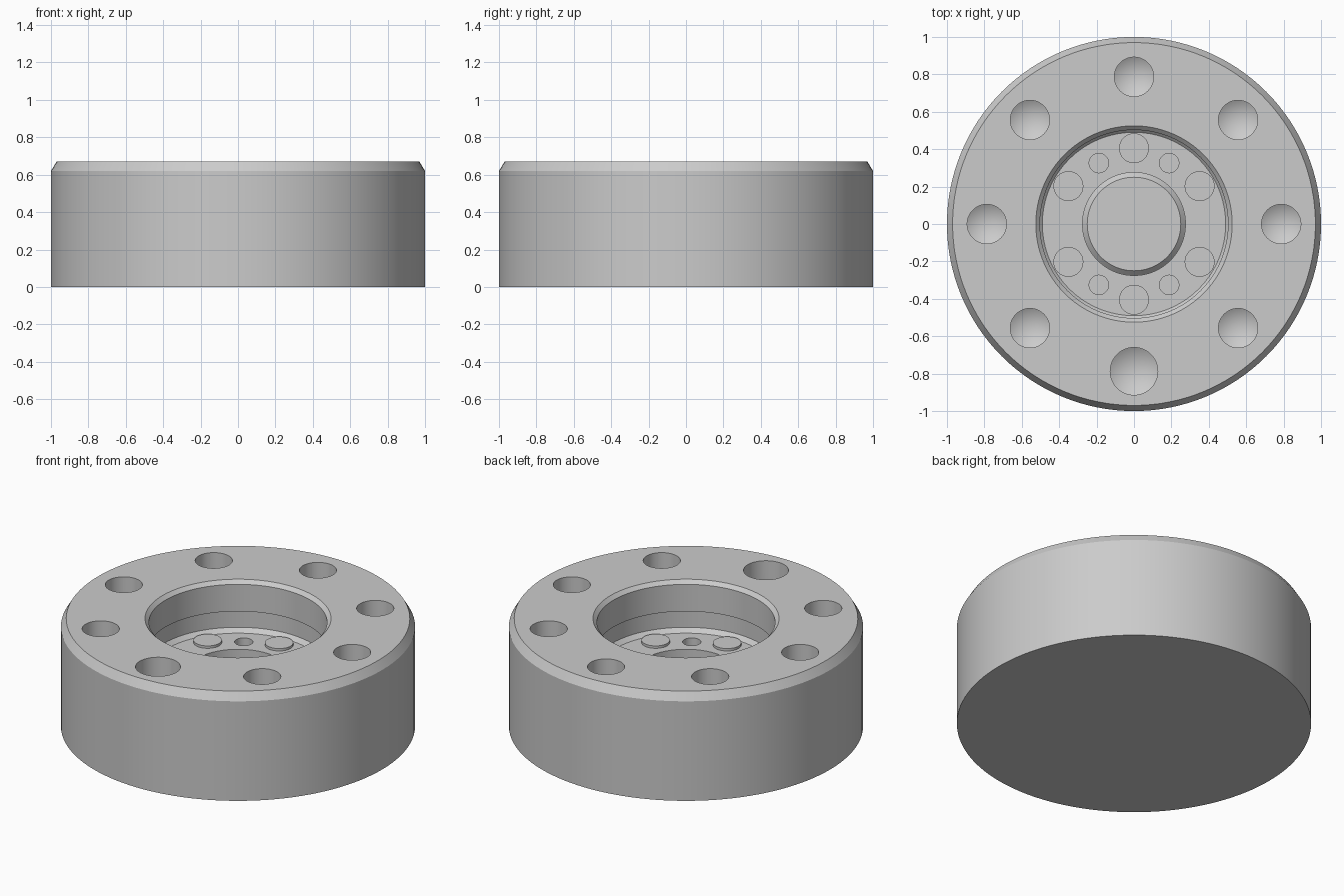
import bpy, bmesh, math
from mathutils import Matrix

cube = bpy.data.objects.get("Cube")
if cube:
    bpy.data.objects.remove(cube, do_unlink=True)

TOP, FLOOR, SEG = 0.67, 0.35, 128

grey = bpy.data.materials.new("light_grey")
grey.use_nodes = True
colour = (0.6, 0.6, 0.6, 1)
grey.diffuse_color = colour
grey.node_tree.nodes["Principled BSDF"].inputs["Base Color"].default_value = colour


def lathe(name, profile, seg, x=0, y=0):
    """Spin an (r, z) profile about the vertical axis through x, y."""
    bm = bmesh.new()
    verts = [bm.verts.new((r, 0, z)) for r, z in profile]
    edges = [bm.edges.new(pair) for pair in zip(verts, verts[1:])]
    bmesh.ops.spin(bm, geom=verts + edges, cent=(0, 0, 0), axis=(0, 0, 1),
                   angle=math.tau, steps=seg, use_merge=False)
    bmesh.ops.remove_doubles(bm, verts=bm.verts, dist=0.0001)
    bmesh.ops.recalc_face_normals(bm, faces=bm.faces)
    bmesh.ops.transform(bm, matrix=Matrix.Translation((x, y, 0)), verts=bm.verts)
    mesh = bpy.data.meshes.new(name)
    bm.to_mesh(mesh)
    bm.free()
    mesh.materials.append(grey)
    obj = bpy.data.objects.new(name, mesh)
    bpy.context.collection.objects.link(obj)
    return obj


def select(obj):
    bpy.ops.object.select_all(action="DESELECT")
    obj.select_set(True)
    bpy.context.view_layer.objects.active = obj


def smooth(obj):
    select(obj)
    bpy.ops.object.shade_smooth_by_angle(angle=math.radians(20))


def cut(body, cutter):
    mod = body.modifiers.new("cut", "BOOLEAN")
    mod.operation, mod.solver, mod.object = "DIFFERENCE", "EXACT", cutter
    select(body)
    bpy.ops.object.modifier_apply(modifier=mod.name)
    bpy.data.objects.remove(cutter, do_unlink=True)


def polar(radius, degrees):
    a = math.radians(degrees)
    return radius * math.cos(a), radius * math.sin(a)


# Round body: chamfered rim, undercut well and central recess with a bevelled core
body = lathe("body", [
    (0, 0), (1, 0), (1, 0.62), (0.97, TOP),
    (0.525, TOP), (0.503, TOP - 0.022), (0.503, 0.48), (0.515, 0.48),
    (0.515, FLOOR + 0.025), (0.49, FLOOR),
    (0.275, FLOOR), (0.275, 0.2), (0.25, 0.225), (0, 0.225),
], SEG)

# Eight drilled holes with conical ends, the front one larger
for i in range(8):
    angle = 45 * i
    r = 0.127 if angle == 270 else 0.105
    cut(body, lathe("drill", [(0, 0.3 - 0.6 * r), (r, 0.3), (r, 0.8), (0, 0.8)],
                    48, *polar(0.787, angle)))

# Four small flat-bottomed holes in the well floor
for angle in (60, 120, 240, 300):
    cut(body, lathe("small_drill", [(0, 0.2), (0.052, 0.2), (0.052, 0.5), (0, 0.5)],
                    32, *polar(0.376, angle)))
smooth(body)

# Low round pads on the well floor
for i in range(6):
    z = FLOOR + 0.015
    smooth(lathe(f"floor_pad_{i + 1}", [(0, FLOOR - 0.01), (0.08, FLOOR - 0.01), (0.08, z), (0, z)],
                 32, *polar(0.405, 30 + 60 * i)))
